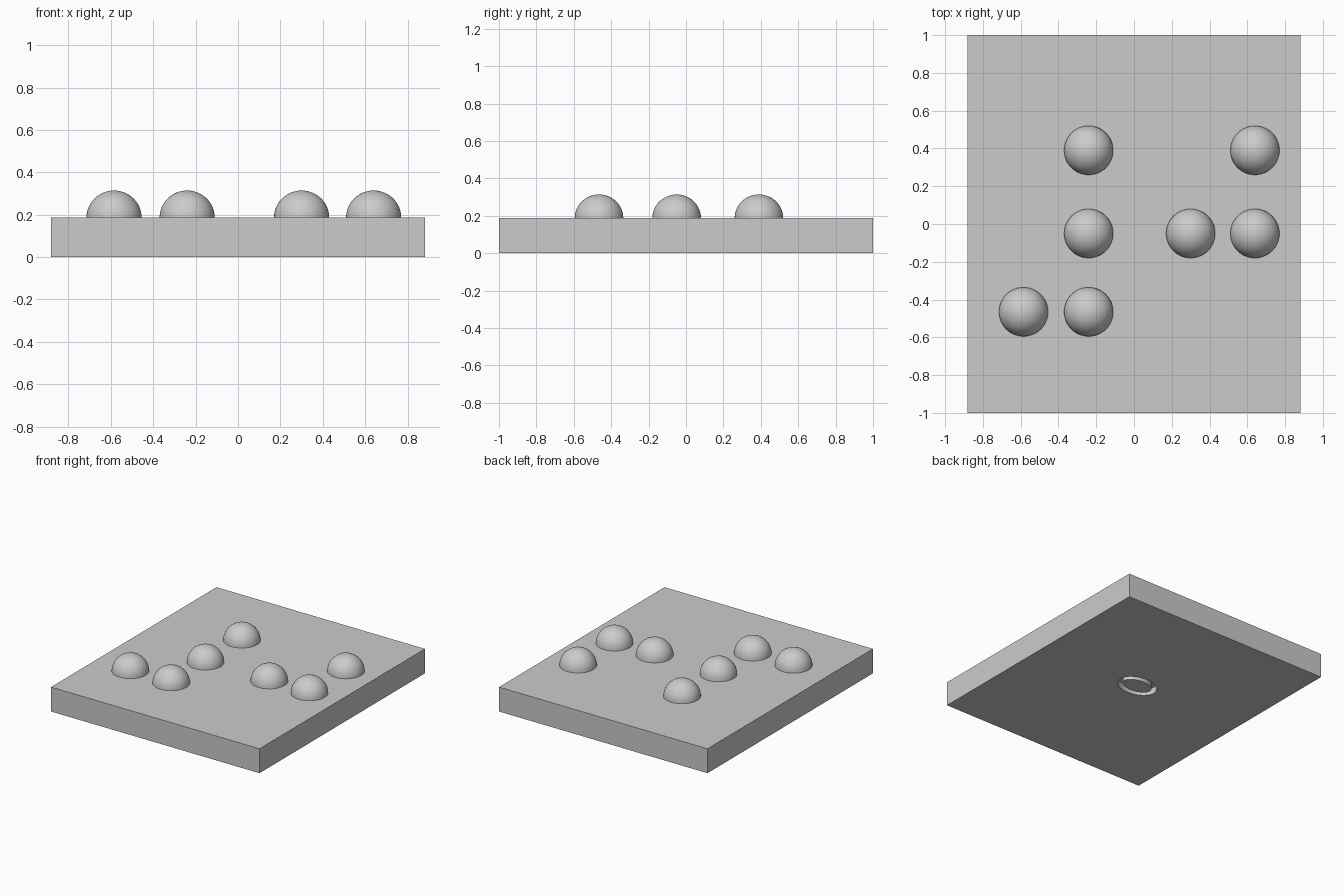
import bpy
import bmesh
import math
from mathutils import Matrix

if "Cube" in bpy.data.objects:
    bpy.data.objects.remove(bpy.data.objects["Cube"], do_unlink=True)

SLAB_TOP = 0.187
DOME_RADIUS = 0.13
DOME_HEIGHT = 0.127
GROOVE_DEPTH = 0.05

grey = bpy.data.materials.new("light grey")
grey.use_nodes = True
grey.diffuse_color = (0.6, 0.6, 0.6, 1)
grey.node_tree.nodes["Principled BSDF"].inputs["Base Color"].default_value = (0.6, 0.6, 0.6, 1)


def make_object(name, bm):
    bmesh.ops.recalc_face_normals(bm, faces=bm.faces)
    mesh = bpy.data.meshes.new(name)
    bm.to_mesh(mesh)
    bm.free()
    mesh.materials.append(grey)
    obj = bpy.data.objects.new(name, mesh)
    bpy.context.collection.objects.link(obj)
    return obj


def activate(obj):
    bpy.ops.object.select_all(action="DESELECT")
    obj.select_set(True)
    bpy.context.view_layer.objects.active = obj


def oval_ring(name, centre, outer, inner, depth, sides=48):
    """Closed oval band, sunk from just under the slab to the given depth."""
    bm = bmesh.new()
    loops = []
    for (rx, ry), z in ((outer, -depth), (outer, depth), (inner, depth), (inner, -depth)):
        angles = [math.tau * i / sides for i in range(sides)]
        loops.append([bm.verts.new((centre[0] + rx * math.cos(a),
                                    centre[1] + ry * math.sin(a), z)) for a in angles])
    for k in range(4):
        a, b = loops[k], loops[(k + 1) % 4]
        for i in range(sides):
            j = (i + 1) % sides
            bm.faces.new((a[i], a[j], b[j], b[i]))
    return make_object(name, bm)


# Flat slab
bm = bmesh.new()
bmesh.ops.create_cube(bm, size=1, matrix=Matrix.Translation((0, 0, SLAB_TOP / 2))
                      @ Matrix.Diagonal((1.764, 2, SLAB_TOP, 1)))
slab = make_object("slab", bm)

# Oval groove in the underside
cutter = oval_ring("groove_cutter", (0.03, 0.07), (0.157, 0.11), (0.118, 0.072), GROOVE_DEPTH)
cut = slab.modifiers.new("groove", "BOOLEAN")
cut.operation = "DIFFERENCE"
cut.solver = "EXACT"
cut.object = cutter
activate(slab)
bpy.ops.object.modifier_apply(modifier=cut.name)
bpy.data.objects.remove(cutter, do_unlink=True)

# Raised domes in two groups on three rows
rows = {"back": (0.39, (-0.24, 0.64)),
        "middle": (-0.05, (-0.24, 0.30, 0.64)),
        "front": (-0.465, (-0.585, -0.24))}
for row, (y, columns) in rows.items():
    for number, x in enumerate(columns, 1):
        bm = bmesh.new()
        bmesh.ops.create_uvsphere(bm, u_segments=48, v_segments=24, radius=1)
        lower = [v for v in bm.verts if v.co.z < -0.01]
        bmesh.ops.delete(bm, geom=lower, context="VERTS")
        bm.transform(Matrix.Translation((x, y, SLAB_TOP))
                     @ Matrix.Diagonal((DOME_RADIUS, DOME_RADIUS, DOME_HEIGHT, 1)))
        dome = make_object(f"{row}_dome_{number}", bm)
        activate(dome)
        bpy.ops.object.shade_smooth_by_angle(angle=math.radians(40))
